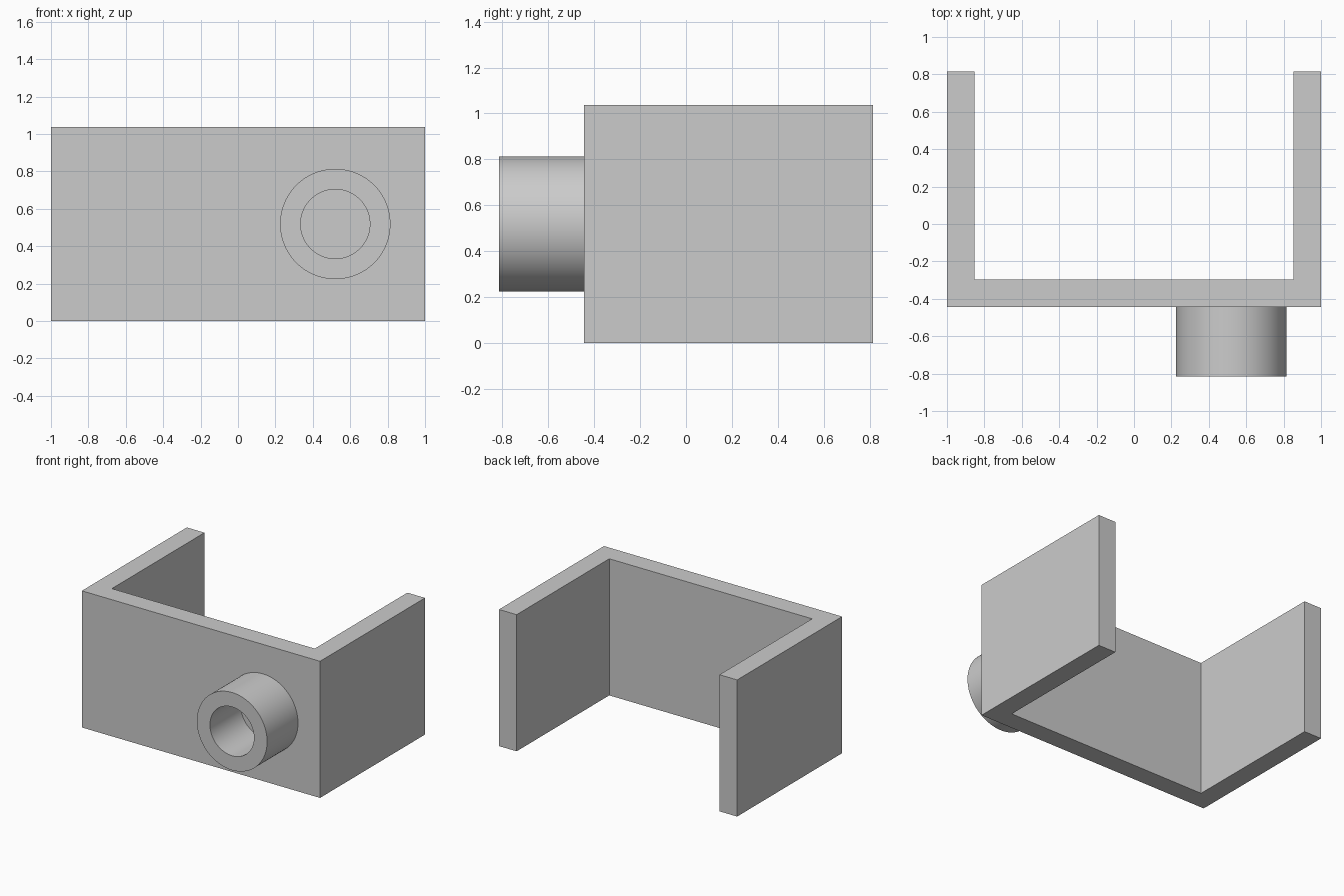
import bpy
import bmesh
import math
from mathutils import Matrix, Vector

if "Cube" in bpy.data.objects:
    bpy.data.objects.remove(bpy.data.objects["Cube"])

# Dimensions
U = 2 / 54
HEIGHT = 28 * U
WALL = 4 * U
FRONT = -12 * U
BACK = 22 * U
TUBE_X, TUBE_Z = 0.52, 14 * U
OUTER, BORE = 0.295, 5 * U
SEGMENTS = 96

grey = bpy.data.materials.new("plain grey")
grey.use_nodes = True
colour = (0.6, 0.6, 0.6, 1)
grey.diffuse_color = colour
grey.node_tree.nodes["Principled BSDF"].inputs["Base Color"].default_value = colour


def finish(name, bm):
    bmesh.ops.recalc_face_normals(bm, faces=bm.faces)
    mesh = bpy.data.meshes.new(name)
    bm.to_mesh(mesh)
    bm.free()
    mesh.materials.append(grey)
    obj = bpy.data.objects.new(name, mesh)
    bpy.context.collection.objects.link(obj)
    return obj


# U-shaped bracket: half outline mirrored, then extruded upwards
half = [(1, FRONT), (1, BACK), (1 - WALL, BACK), (1 - WALL, FRONT + WALL)]
outline = half + [(-x, y) for x, y in reversed(half)]
bm = bmesh.new()
base = bm.faces.new([bm.verts.new((x, y, 0)) for x, y in outline])
top = bmesh.ops.extrude_face_region(bm, geom=[base])["geom"]
bmesh.ops.translate(bm, vec=Vector((0, 0, HEIGHT)),
                    verts=[v for v in top if isinstance(v, bmesh.types.BMVert)])
finish("bracket", bm)

# Front tube with a blind bore ending at the bracket face
tip = -22 * U
bm = bmesh.new()
rings = []
for radius, y in [(OUTER, FRONT), (OUTER, tip), (BORE, tip), (BORE, FRONT)]:
    place = Matrix.Translation((TUBE_X, y, TUBE_Z)) @ Matrix.Rotation(math.pi / 2, 4, "X")
    ring = bmesh.ops.create_circle(bm, segments=SEGMENTS, radius=radius, matrix=place)
    rings.append(ring["verts"])
for a, b in zip(rings, rings[1:]):
    for i in range(SEGMENTS):
        j = (i + 1) % SEGMENTS
        bm.faces.new((a[i], a[j], b[j], b[i]))
tube = finish("front_tube", bm)

bpy.ops.object.select_all(action="DESELECT")
tube.select_set(True)
bpy.context.view_layer.objects.active = tube
bpy.ops.object.shade_smooth_by_angle(angle=math.radians(30))
